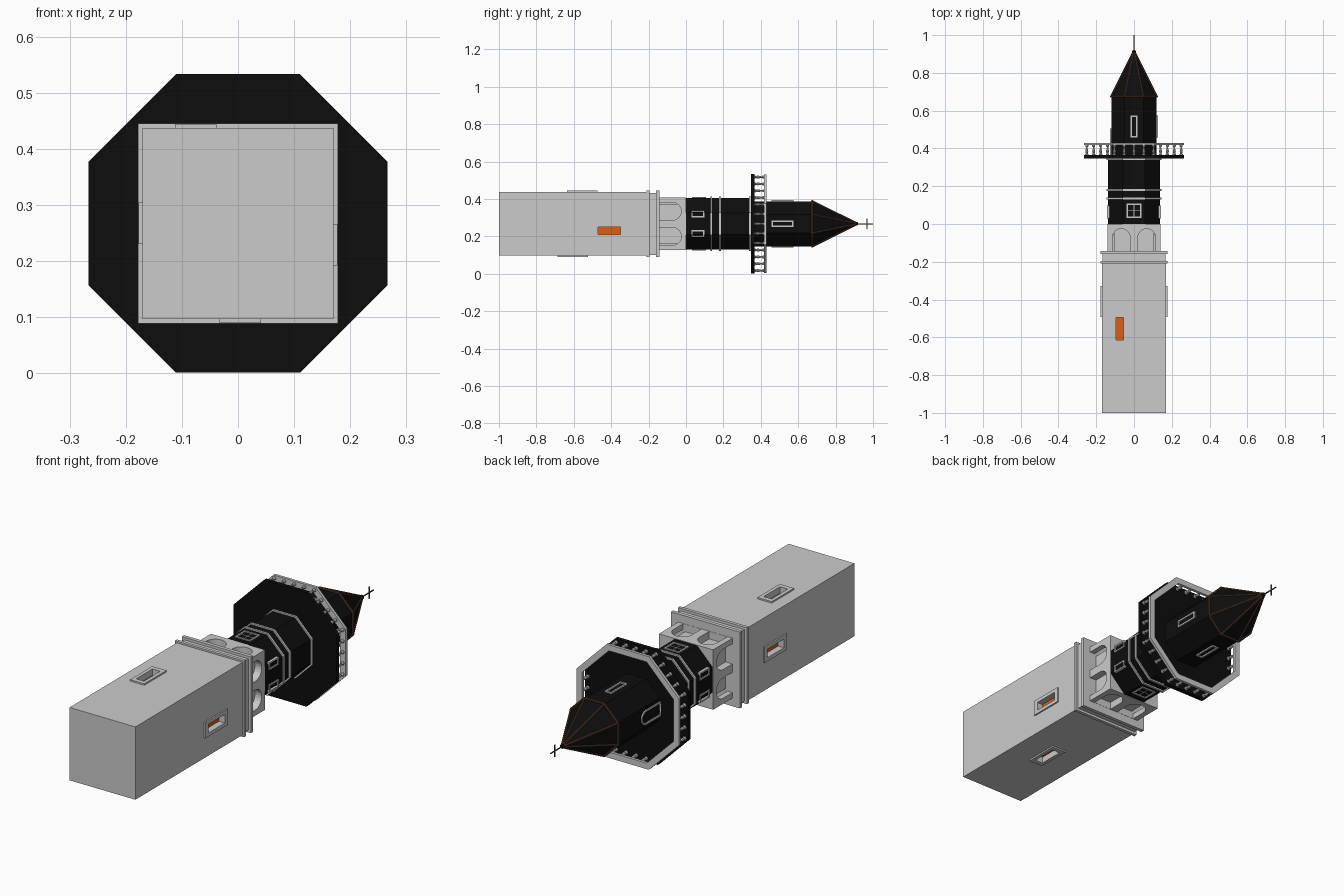
import bpy, bmesh, math
from mathutils import Vector

if "Cube" in bpy.data.objects:
    bpy.data.objects.remove(bpy.data.objects["Cube"])

C = 0.267  # height of the tower axis, which lies along y


def material(name, rgb):
    m = bpy.data.materials.new(name)
    m.diffuse_color = (*rgb, 1)
    m.use_nodes = True
    m.node_tree.nodes["Principled BSDF"].inputs["Base Color"].default_value = m.diffuse_color
    return m


BLACK = material("black", (0.004, 0.004, 0.004))
ORANGE = material("orange", (0.72, 0.11, 0.006))
BROWN = material("brown", (0.11, 0.05, 0.03))


def finish(name, bm, mat=None):
    bmesh.ops.recalc_face_normals(bm, faces=bm.faces)
    me = bpy.data.meshes.new(name)
    bm.to_mesh(me)
    bm.free()
    ob = bpy.data.objects.new(name, me)
    bpy.context.collection.objects.link(ob)
    if mat:
        me.materials.append(mat)
    return ob


def skin(bm, loops, closed=False):
    rows = [[bm.verts.new(p) for p in loop] for loop in loops]
    n = len(rows[0])
    for i in range(len(rows) if closed else len(rows) - 1):
        a, b = rows[i], rows[(i + 1) % len(rows)]
        for k in range(n):
            bm.faces.new((a[k], a[(k + 1) % n], b[(k + 1) % n], b[k]))
    if not closed:
        bm.faces.new(rows[0])
        bm.faces.new(rows[-1])


def polygon(n, apothem, y):
    r = apothem / math.cos(math.pi / n)
    return [Vector((r * math.cos((2 * k + 1) * math.pi / n), y,
                    C + r * math.sin((2 * k + 1) * math.pi / n))) for k in range(n)]


def loft(name, n, sections, mat=None, closed=False):
    """n-sided body along y from (apothem, y) sections."""
    bm = bmesh.new()
    skin(bm, [polygon(n, a, y) for a, y in sections], closed)
    return finish(name, bm, mat)


def place(side, t, y, out):
    """Point on a side: t across, y along, out from the axis."""
    return {"right": (out, y, C + t), "left": (-out, y, C + t),
            "top": (t, y, C + out), "bottom": (t, y, C - out)}[side]


def rect(t, y0, y1, half):
    return [(t - half, y0), (t + half, y0), (t + half, y1), (t - half, y1)]


def arch(t, y0, y1, half):
    pts = [(t - half, y0), (t + half, y0)]
    for k in range(13):
        a = math.pi * k / 12
        pts.append((t + half * math.cos(a), y1 - half + half * math.sin(a)))
    return pts


def panel(name, side, pts, o0, o1, mat=None):
    bm = bmesh.new()
    skin(bm, [[place(side, t, y, o) for t, y in pts] for o in (o0, o1)])
    return finish(name, bm, mat)


def frame(name, side, outer, inner, o0, o1):
    bm = bmesh.new()
    skin(bm, [[place(side, t, y, o) for t, y in pts] for pts, o in
              ((outer, o0), (outer, o1), (inner, o1), (inner, o0))], True)
    return finish(name, bm)


def cut(ob, cutter):
    mod = ob.modifiers.new("cut", "BOOLEAN")
    mod.operation, mod.solver, mod.object = "DIFFERENCE", "EXACT", cutter
    with bpy.context.temp_override(object=ob, active_object=ob):
        bpy.ops.object.modifier_apply(modifier=mod.name)
    bpy.data.objects.remove(cutter)


def bar(bm, p, q, r, n=8):
    p, q = Vector(p), Vector(q)
    d = q - p
    mat = d.to_track_quat("Z", "Y").to_matrix().to_4x4()
    mat.translation = (p + q) / 2
    bmesh.ops.create_cone(bm, cap_ends=True, segments=n, radius1=r, radius2=r,
                          depth=d.length, matrix=mat)


# square shaft with four recessed lit windows
shaft = loft("shaft", 4, [(0.17, -1), (0.17, -0.2)])
for side, t, y in (("right", -0.038, -0.41), ("left", 0, -0.41),
                   ("top", -0.075, -0.555), ("bottom", 0.004, -0.605)):
    hole = rect(t, y - 0.06, y + 0.06, 0.02)
    cut(shaft, panel("cutter", side, hole, 0.14, 0.2))
    frame("shaft_window_frame_" + side, side, rect(t, y - 0.082, y + 0.082, 0.037),
          hole, 0.168, 0.177)
    panel("shaft_window_pane_" + side, side, hole, 0.138, 0.147, ORANGE)

# double cornice
loft("cornice", 4, [(0.178, -0.21), (0.178, -0.195), (0.166, -0.195), (0.166, -0.16),
                    (0.178, -0.16), (0.178, -0.143)])

# belfry block with two arched niches per side
belfry = loft("belfry", 4, [(0.14, -0.15), (0.14, 0)])
for side in ("right", "left", "top", "bottom"):
    for t in (-0.067, 0.067):
        cut(belfry, panel("cutter", side, arch(t, -0.142, -0.025, 0.047), 0.105, 0.2))

# lower octagon with mouldings
loft("lower_octagon", 8, [(0.138, 0), (0.138, 0.35)], BLACK)
for i, y in enumerate((0.005, 0.13, 0.176, 0.338)):
    if i:
        loft("moulding_%d" % i, 8, [(0.145, y), (0.145, y + 0.01)])

# lower windows: one large on top and bottom, two small on the sides
for side in ("top", "bottom"):
    frame("square_window_" + side, side, rect(0, 0.033, 0.108, 0.04),
          rect(0, 0.041, 0.1, 0.032), 0.13, 0.143)
    panel("glazing_bar_long_" + side, side, rect(0, 0.04, 0.1, 0.0015), 0.13, 0.14)
    panel("glazing_bar_cross_" + side, side, rect(0, 0.069, 0.072, 0.033), 0.13, 0.14)
for side in ("right", "left"):
    for i, t in enumerate((-0.052, 0.052)):
        frame("small_window_%s_%d" % (side, i), side, rect(t, 0.029, 0.099, 0.018),
              rect(t, 0.036, 0.092, 0.011), 0.13, 0.143)

# gallery floor, rail and balusters
loft("gallery_floor", 8, [(0.266, 0.347), (0.266, 0.366)], BLACK)
loft("gallery_rail", 8, [(0.264, 0.417), (0.264, 0.43), (0.236, 0.43), (0.236, 0.417)],
     None, True)
profile = [(0.009, 0.364), (0.009, 0.37), (0.005, 0.373), (0.008, 0.384), (0.007, 0.39),
           (0.004, 0.402), (0.004, 0.407), (0.008, 0.411), (0.008, 0.419)]
corners = polygon(8, 0.25, 0)
bm = bmesh.new()
for k in range(8):
    for j in range(4):
        p = corners[k].lerp(corners[(k + 1) % 8], j / 4)
        skin(bm, [[(p.x + r * math.cos(a * math.pi / 4), y, p.z + r * math.sin(a * math.pi / 4))
                   for a in range(8)] for r, y in profile])
finish("balusters", bm)

# upper octagon with three windows and an arched door
loft("upper_octagon", 8, [(0.12, 0.36), (0.12, 0.675)], BLACK)
for side in ("right", "top", "bottom"):
    frame("upper_window_" + side, side, rect(0, 0.457, 0.575, 0.018),
          rect(0, 0.465, 0.567, 0.01), 0.11, 0.126)
frame("gallery_door_frame", "left", arch(0, 0.366, 0.505, 0.034),
      arch(0, 0.366, 0.497, 0.026), 0.11, 0.126)

# spire with ribs
loft("spire", 8, [(0.122, 0.672), (0.005, 0.912)], BLACK)
base, tip = polygon(8, 0.122, 0.675), polygon(8, 0.004, 0.912)
bm = bmesh.new()
for k in range(8):
    bar(bm, base[k], tip[k], 0.0045)
    bar(bm, base[k], base[(k + 1) % 8], 0.0055)
finish("spire_ribs", bm, BROWN)

# finial knob and cross
loft("finial_knob", 8, [(0.004, 0.9), (0.01, 0.906), (0.01, 0.914), (0.004, 0.92)], BLACK)
bm = bmesh.new()
bar(bm, (0, 0.91, C), (0, 1, C), 0.003)
bar(bm, (0, 0.967, C - 0.028), (0, 0.967, C + 0.028), 0.003)
finish("finial_cross", bm, BROWN)
